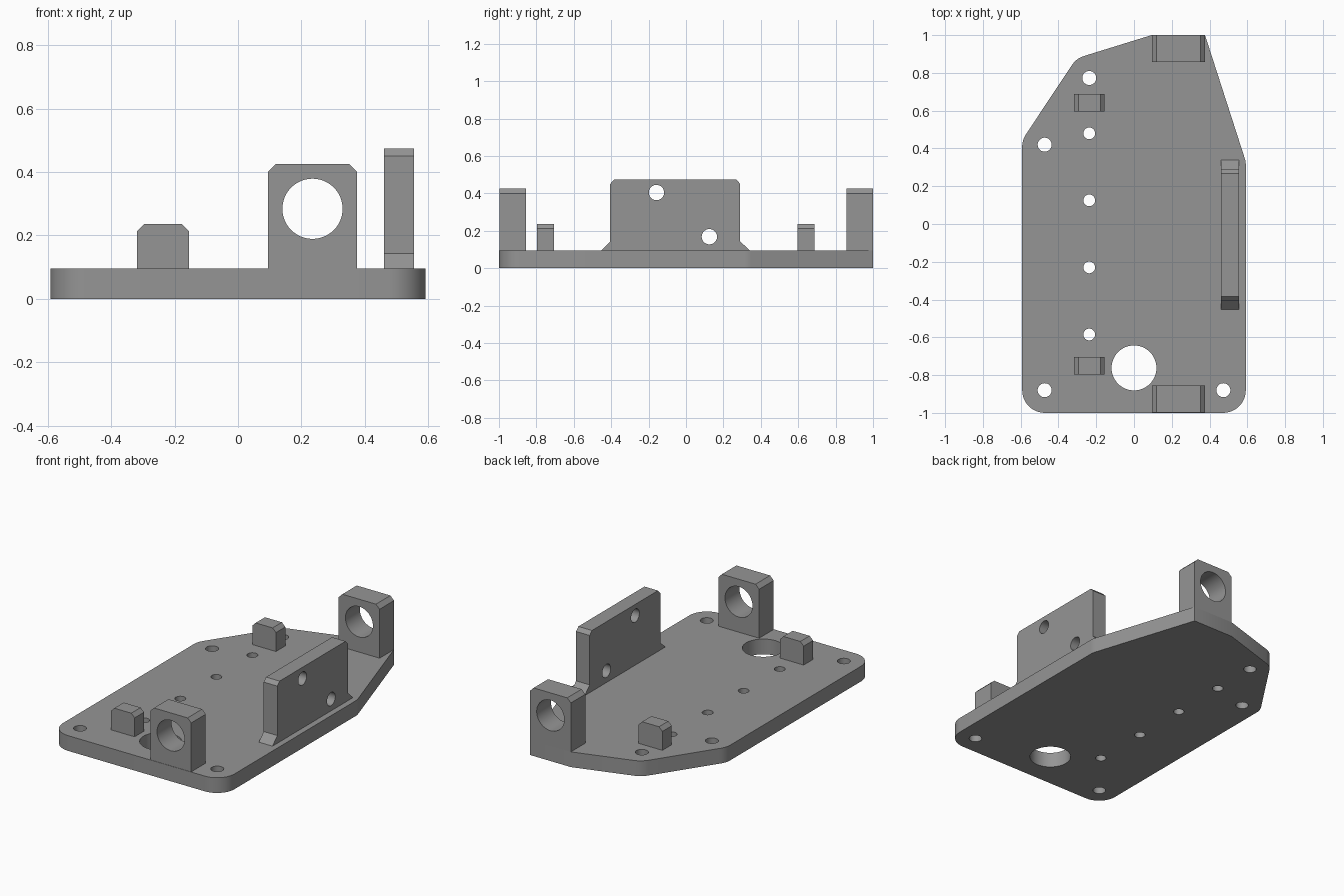
import bpy, bmesh, math
from mathutils import Vector

if "Cube" in bpy.data.objects:
    bpy.data.objects.remove(bpy.data.objects["Cube"])

PLATE_TOP = 0.095

grey = bpy.data.materials.new("machined grey")
grey.diffuse_color = (0.3, 0.3, 0.3, 1)
grey.use_nodes = True
grey.node_tree.nodes["Principled BSDF"].inputs["Base Color"].default_value = grey.diffuse_color

# Maps (u, v, depth) of a profile to x, y, z for each extrusion axis
AXES = {
    "X": lambda u, v, d: (d, u, v),
    "Y": lambda u, v, d: (u, d, v),
    "Z": lambda u, v, d: (u, v, d),
}


def prism(name, profile, axis, lo, hi):
    """Extrude a closed 2D profile along an axis."""
    bm = bmesh.new()
    place = AXES[axis]
    a = [bm.verts.new(place(u, v, lo)) for u, v in profile]
    b = [bm.verts.new(place(u, v, hi)) for u, v in profile]
    bm.faces.new(a)
    bm.faces.new(b)
    n = len(a)
    for i in range(n):
        j = (i + 1) % n
        bm.faces.new((a[i], a[j], b[j], b[i]))
    bmesh.ops.recalc_face_normals(bm, faces=bm.faces)
    mesh = bpy.data.meshes.new(name)
    bm.to_mesh(mesh)
    bm.free()
    mesh.materials.append(grey)
    obj = bpy.data.objects.new(name, mesh)
    bpy.context.collection.objects.link(obj)
    return obj


def circle(u, v, r, n=48):
    return [(u + r * math.cos(2 * math.pi * i / n),
             v + r * math.sin(2 * math.pi * i / n)) for i in range(n)]


def rounded(corners, steps=10):
    """Outline from (x, y, radius) corners, with tangent arcs."""
    out = []
    for i, (x, y, r) in enumerate(corners):
        p = Vector((x, y))
        if r == 0:
            out.append((x, y))
            continue
        a = (Vector(corners[i - 1][:2]) - p).normalized()
        b = (Vector(corners[(i + 1) % len(corners)][:2]) - p).normalized()
        half = a.angle(b) / 2
        centre = p + (a + b).normalized() * (r / math.sin(half))
        start = p + a * (r / math.tan(half)) - centre
        end = p + b * (r / math.tan(half)) - centre
        sweep = math.pi - 2 * half
        for k in range(steps + 1):
            t = k / steps
            v = (start * math.sin((1 - t) * sweep) + end * math.sin(t * sweep)) / math.sin(sweep)
            out.append(tuple(centre + v))
    return out


def drill(obj, holes, axis):
    """Cut round holes through a part and shade the bores smooth."""
    cutters = []
    for u, v, r in holes:
        c = prism("hole_cutter", circle(u, v, r), axis, -1.5, 1.5)
        c.hide_render = True
        cutters.append(c)
        mod = obj.modifiers.new("hole", "BOOLEAN")
        mod.operation = "DIFFERENCE"
        mod.solver = "EXACT"
        mod.object = c
    bpy.context.view_layer.update()
    dg = bpy.context.evaluated_depsgraph_get()
    mesh = bpy.data.meshes.new_from_object(obj.evaluated_get(dg))
    obj.modifiers.clear()
    obj.data = mesh
    for c in cutters:
        bpy.data.objects.remove(c)
    bpy.ops.object.select_all(action="DESELECT")
    obj.select_set(True)
    bpy.context.view_layer.objects.active = obj
    bpy.ops.object.shade_smooth_by_angle(angle=math.radians(25))


def chamfered(u0, u1, top, c):
    """Upright block profile with both top corners cut."""
    return [(u0, PLATE_TOP), (u1, PLATE_TOP), (u1, top - c),
            (u1 - c, top), (u0 + c, top), (u0, top - c)]


# Base plate with rounded front and tapered back
plate = prism("base_plate", rounded([
    (-0.592, -1, 0.12), (0.592, -1, 0.12), (0.592, 0.33, 0.12),
    (0.376, 1, 0), (0.093, 1, 0), (-0.305, 0.877, 0.12), (-0.592, 0.445, 0.12),
]), "Z", 0, PLATE_TOP)
drill(plate,
      [(-0.237, y, 0.031) for y in (-0.585, -0.23, 0.125, 0.48)]
      + [(-0.237, 0.773, 0.037), (-0.473, 0.42, 0.037),
         (-0.473, -0.88, 0.037), (0.473, -0.88, 0.037), (0, -0.762, 0.119)], "Z")

# Bearing blocks with a large bore, at both ends
for name, y0, y1 in (("front_bearing_block", -0.998, -0.855),
                     ("back_bearing_block", 0.858, 1.0)):
    block = prism(name, chamfered(0.094, 0.376, 0.425, 0.025), "Y", y0, y1)
    drill(block, [(0.235, 0.284, 0.095)], "Y")

# Small stop blocks
for name, y0 in (("front_stop_block", -0.797), ("back_stop_block", 0.595)):
    prism(name, chamfered(-0.318, -0.155, 0.236, 0.023), "Y", y0, y0 + 0.092)

# Side wall with sloped feet and two cross holes
wall = prism("side_wall", [
    (-0.453, PLATE_TOP), (0.34, PLATE_TOP), (0.29, 0.143), (0.29, 0.451),
    (0.268, 0.474), (-0.383, 0.474), (-0.405, 0.451), (-0.405, 0.143),
], "X", 0.461, 0.555)
drill(wall, [(-0.158, 0.404, 0.041), (0.125, 0.168, 0.041)], "X")
